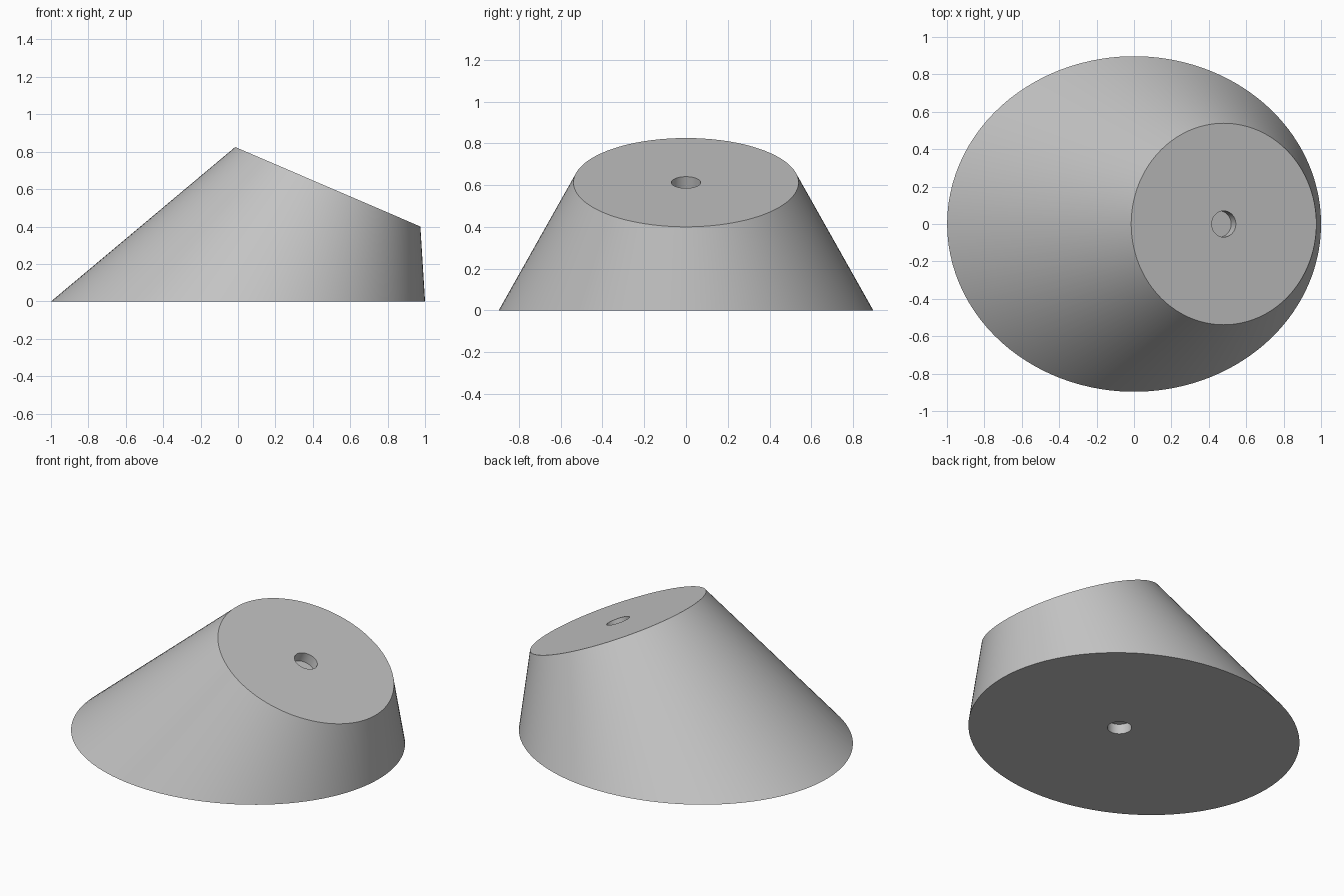
import bpy
import bmesh
import math
from mathutils import Vector

SEGMENTS = 128
HOLE_RADIUS = 0.07
HOLE_DEPTH = 0.063

cube = bpy.data.objects.get("Cube")
if cube:
    bpy.data.objects.remove(cube, do_unlink=True)

grey = bpy.data.materials.new("plain grey")
grey.use_nodes = True
colour = (0.55, 0.55, 0.55, 1)
grey.diffuse_color = colour
grey.node_tree.nodes["Principled BSDF"].inputs["Base Color"].default_value = colour

# Sloping top disc, given by its highest and lowest points
high, low = Vector((-0.015, 0, 0.825)), Vector((0.975, 0, 0.4))
top_centre = (high + low) / 2
top_radius = (high - low).length / 2
slope = (low - high).normalized()
side = Vector((0, 1, 0))
normal = slope.cross(side)

# Apex of the cone whose oblique cut is the flat base
apex = Vector((0.9, 0, 1.592))
base_hole = Vector((0.11, 0, 0))
up = Vector((0, 0, 1))


def circle(centre, radius, axis):
    """Points of a circle whose first axis lies in the xz plane."""
    angles = [2 * math.pi * i / SEGMENTS for i in range(SEGMENTS)]
    return [centre + radius * (axis * math.cos(a) + side * math.sin(a)) for a in angles]


def to_ground(point):
    return apex + (point - apex) * apex.z / (apex.z - point.z)


# Rings from the top recess floor, over the flank, to the base recess ceiling
top_rim = circle(top_centre, top_radius, slope)
east = Vector((1, 0, 0))
rings = [
    circle(top_centre - normal * HOLE_DEPTH, HOLE_RADIUS, slope),
    circle(top_centre, HOLE_RADIUS, slope),
    top_rim,
    [to_ground(p) for p in top_rim],
    circle(base_hole, HOLE_RADIUS, east),
    circle(base_hole + up * HOLE_DEPTH, HOLE_RADIUS, east),
]

bm = bmesh.new()
loops = [[bm.verts.new(p) for p in ring] for ring in rings]
for upper, lower in zip(loops, loops[1:]):
    for i in range(SEGMENTS):
        j = (i + 1) % SEGMENTS
        bm.faces.new((upper[i], lower[i], lower[j], upper[j]))
bm.faces.new(loops[0])
bm.faces.new(reversed(loops[-1]))
bmesh.ops.recalc_face_normals(bm, faces=bm.faces)

mesh = bpy.data.meshes.new("slanted_cone_stand")
bm.to_mesh(mesh)
bm.free()
mesh.materials.append(grey)
stand = bpy.data.objects.new("slanted_cone_stand", mesh)
bpy.context.collection.objects.link(stand)

# Smooth flank with crisp rims
bpy.ops.object.select_all(action='DESELECT')
stand.select_set(True)
bpy.context.view_layer.objects.active = stand
bpy.ops.object.shade_smooth_by_angle(angle=math.radians(30))
